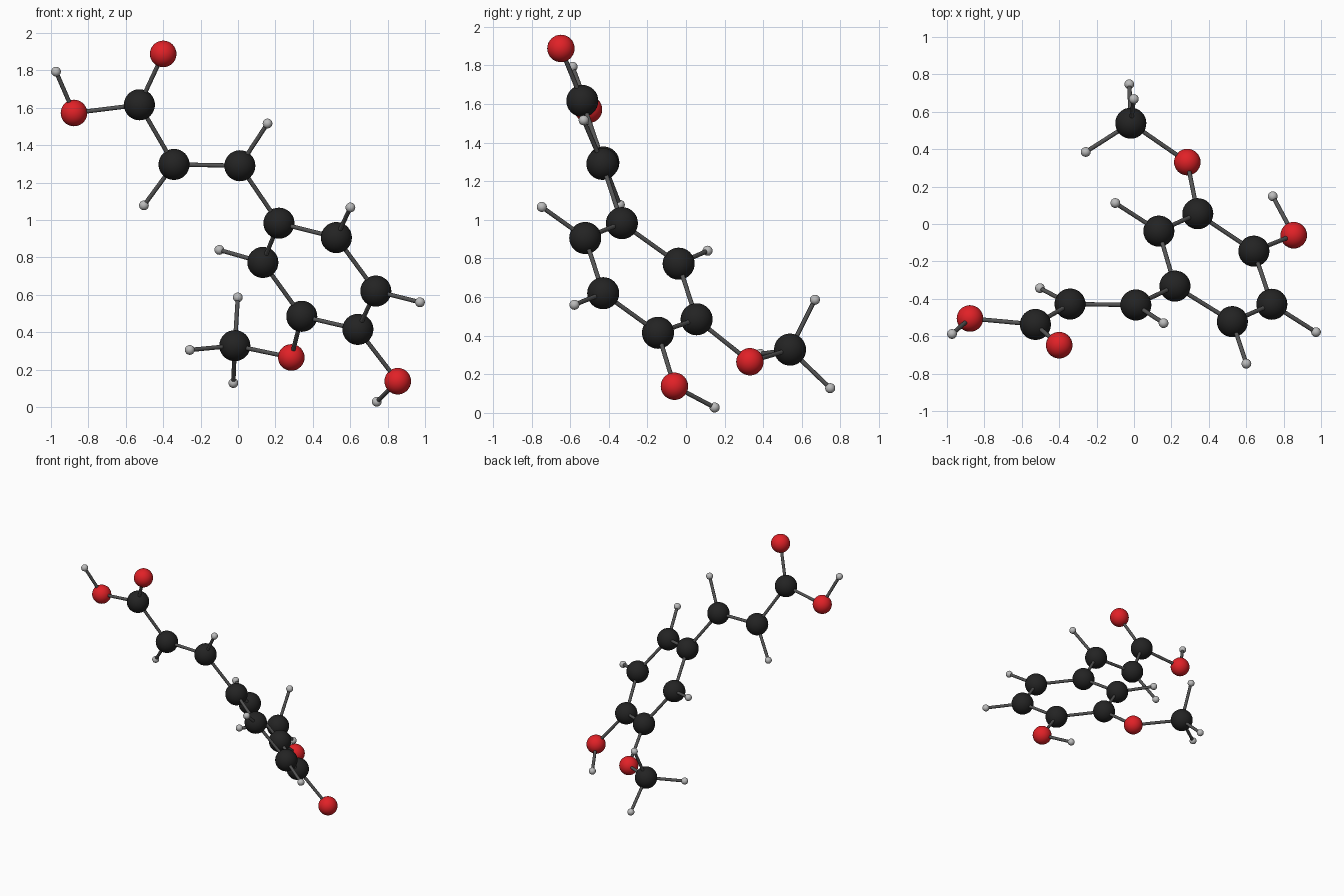
import bpy
from mathutils import Vector

if "Cube" in bpy.data.objects:
    bpy.data.objects.remove(bpy.data.objects["Cube"])


def material(name, rgb):
    m = bpy.data.materials.new(name)
    m.diffuse_color = (*rgb, 1)
    m.use_nodes = True
    m.node_tree.nodes["Principled BSDF"].inputs["Base Color"].default_value = m.diffuse_color
    return m


# Radius and colour of each kind of atom
KINDS = {
    "carbon": (0.083, material("black", (0.017, 0.017, 0.017))),
    "oxygen": (0.071, material("red", (0.75, 0.015, 0.02))),
    "hydrogen": (0.026, material("light_grey", (0.5, 0.5, 0.5))),
}
STICK = material("dark_grey", (0.09, 0.09, 0.09))
STICK_RADIUS = 0.0115

# Atom centres
ATOMS = {
    "carbon_acid": (-0.527, -0.537, 1.616),
    "oxygen_carbonyl": (-0.400, -0.648, 1.888),
    "oxygen_acid": (-0.877, -0.505, 1.572),
    "hydrogen_acid": (-0.973, -0.588, 1.793),
    "carbon_alpha": (-0.342, -0.428, 1.297),
    "hydrogen_alpha": (-0.503, -0.343, 1.078),
    "carbon_beta": (0.010, -0.433, 1.290),
    "hydrogen_beta": (0.158, -0.530, 1.516),
    "carbon_ring_1": (0.219, -0.332, 0.983),
    "carbon_ring_2": (0.526, -0.522, 0.906),
    "carbon_ring_3": (0.737, -0.429, 0.620),
    "carbon_ring_4": (0.641, -0.145, 0.415),
    "carbon_ring_5": (0.341, 0.055, 0.485),
    "carbon_ring_6": (0.133, -0.038, 0.773),
    "hydrogen_ring_2": (0.601, -0.747, 1.067),
    "hydrogen_ring_3": (0.973, -0.578, 0.560),
    "hydrogen_ring_6": (-0.100, 0.112, 0.840),
    "oxygen_hydroxyl": (0.854, -0.060, 0.138),
    "hydrogen_hydroxyl": (0.742, 0.148, 0.028),
    "oxygen_ether": (0.285, 0.331, 0.265),
    "carbon_methyl": (-0.017, 0.539, 0.328),
    "hydrogen_methyl_1": (-0.001, 0.668, 0.586),
    "hydrogen_methyl_2": (-0.258, 0.385, 0.305),
    "hydrogen_methyl_3": (-0.025, 0.747, 0.128),
}

# Chains of bonded atoms
CHAINS = [
    "oxygen_carbonyl carbon_acid carbon_alpha carbon_beta carbon_ring_1",
    "carbon_acid oxygen_acid hydrogen_acid",
    "carbon_alpha hydrogen_alpha",
    "carbon_beta hydrogen_beta",
    "carbon_ring_1 carbon_ring_2 carbon_ring_3 carbon_ring_4 "
    "carbon_ring_5 carbon_ring_6 carbon_ring_1",
    "carbon_ring_2 hydrogen_ring_2",
    "carbon_ring_3 hydrogen_ring_3",
    "carbon_ring_6 hydrogen_ring_6",
    "carbon_ring_4 oxygen_hydroxyl hydrogen_hydroxyl",
    "carbon_ring_5 oxygen_ether carbon_methyl",
    "carbon_methyl hydrogen_methyl_1",
    "carbon_methyl hydrogen_methyl_2",
    "carbon_methyl hydrogen_methyl_3",
]


def finish(name, mat):
    ob = bpy.context.object
    ob.name = name
    ob.data.materials.append(mat)
    bpy.ops.object.shade_smooth_by_angle()


# Atoms
for name, pos in ATOMS.items():
    radius, mat = KINDS[name.split("_")[0]]
    bpy.ops.mesh.primitive_uv_sphere_add(segments=32, ring_count=16,
                                         radius=radius, location=pos)
    finish(name, mat)

# Bond sticks
for chain in CHAINS:
    names = chain.split()
    for a, b in zip(names, names[1:]):
        p, q = Vector(ATOMS[a]), Vector(ATOMS[b])
        d = q - p
        bpy.ops.mesh.primitive_cylinder_add(
            vertices=16, radius=STICK_RADIUS, depth=d.length,
            location=(p + q) / 2,
            rotation=d.to_track_quat("Z", "Y").to_euler())
        finish(f"bond_{a}_to_{b}", STICK)
